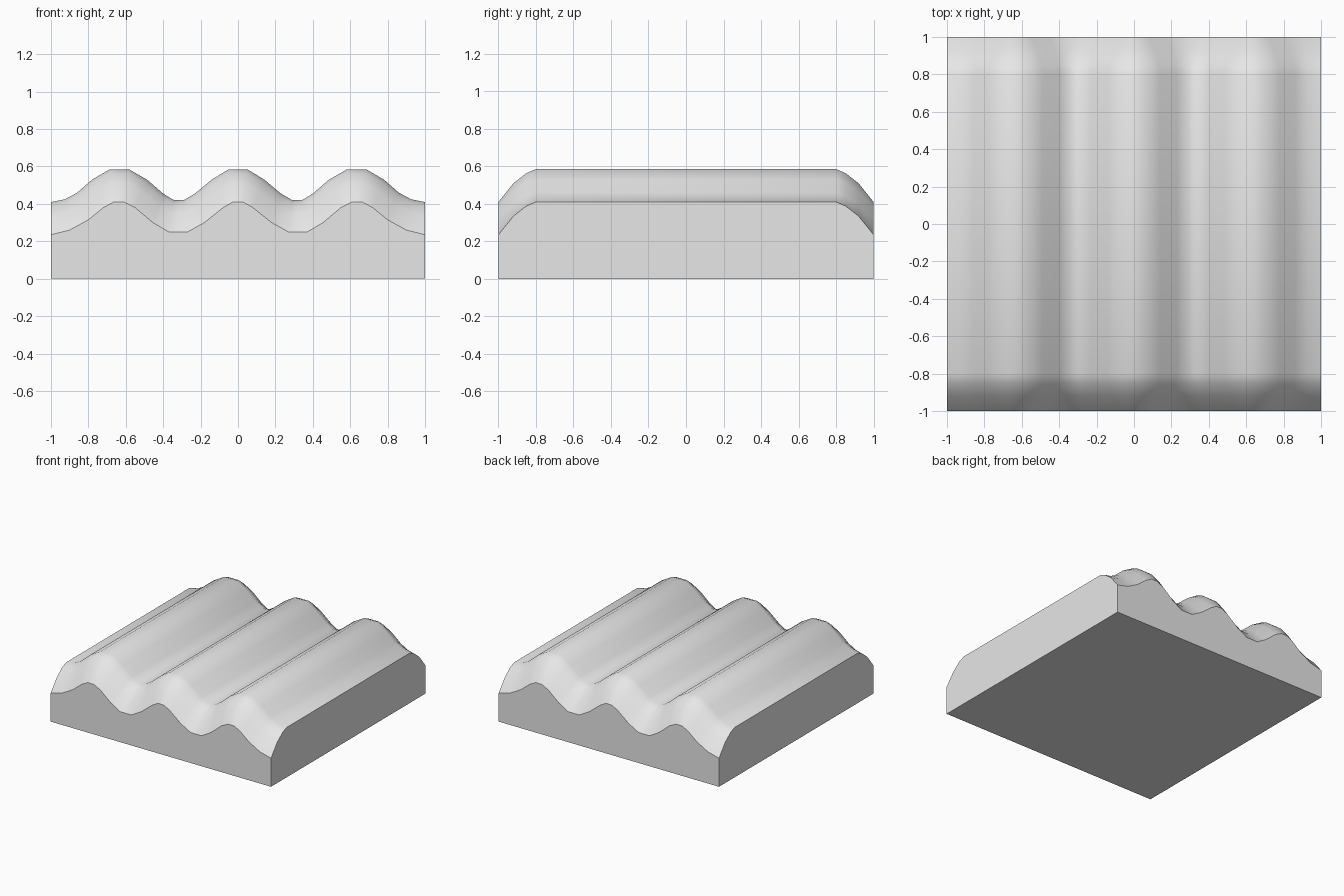
import bpy
import bmesh

cube = bpy.data.objects.get("Cube")
if cube:
    bpy.data.objects.remove(cube, do_unlink=True)

# Half profiles (x, z): wavy crest line in the middle and at the two end walls
MIDDLE = [(-1, .41), (-.925, .425), (-.86, .46), (-.78, .53), (-.685, .585), (-.583, .585),
          (-.487, .53), (-.4, .455), (-.342, .42), (-.29, .42), (-.23, .455), (-.14, .53), (-.05, .585)]
ENDS = [(-1, .235), (-.9, .26), (-.8, .315), (-.72, .38), (-.665, .41), (-.61, .41),
        (-.55, .38), (-.455, .30), (-.37, .25), (-.27, .25), (-.18, .30), (-.08, .38), (-.027, .41)]
# Rows (y, blend towards the end profile), rounding down to the walls
FRONT_ROWS = [(-1, 1), (-.92, .43), (-.85, .12), (-.8, 0)]


def mirrored(points):
    return points + [(-p[0], p[1]) for p in reversed(points)]


grey = bpy.data.materials.new("light grey")
colour = (.8, .8, .8, 1)
grey.use_nodes = True
grey.diffuse_color = colour
grey.node_tree.nodes["Principled BSDF"].inputs["Base Color"].default_value = colour

# Smooth wavy top surface
bm = bmesh.new()
rows = []
for y, t in mirrored(FRONT_ROWS):
    rows.append([bm.verts.new((a[0] + (b[0] - a[0]) * t, y, a[1] + (b[1] - a[1]) * t))
                 for a, b in zip(mirrored(MIDDLE), mirrored(ENDS))])
for r, s in zip(rows, rows[1:]):
    for i in range(len(r) - 1):
        bm.faces.new((r[i], r[i + 1], s[i + 1], s[i])).smooth = True

# Flat walls and underside
corners = {(x, y): bm.verts.new((x, y, 0)) for x in (-1, 1) for y in (-1, 1)}
for y, row in ((-1, rows[0]), (1, rows[-1])):
    bm.faces.new(row + [corners[1, y], corners[-1, y]])
for x, i in ((-1, 0), (1, -1)):
    bm.faces.new([r[i] for r in rows] + [corners[x, 1], corners[x, -1]])
bm.faces.new([corners[k] for k in ((-1, -1), (-1, 1), (1, 1), (1, -1))])

# Crisp rim where the top meets the walls
for edge in bm.edges:
    edge.smooth = all(f.smooth for f in edge.link_faces)
bmesh.ops.recalc_face_normals(bm, faces=bm.faces)

mesh = bpy.data.meshes.new("wavy_block")
bm.to_mesh(mesh)
bm.free()
mesh.materials.append(grey)
bpy.context.collection.objects.link(bpy.data.objects.new("wavy_block", mesh))
